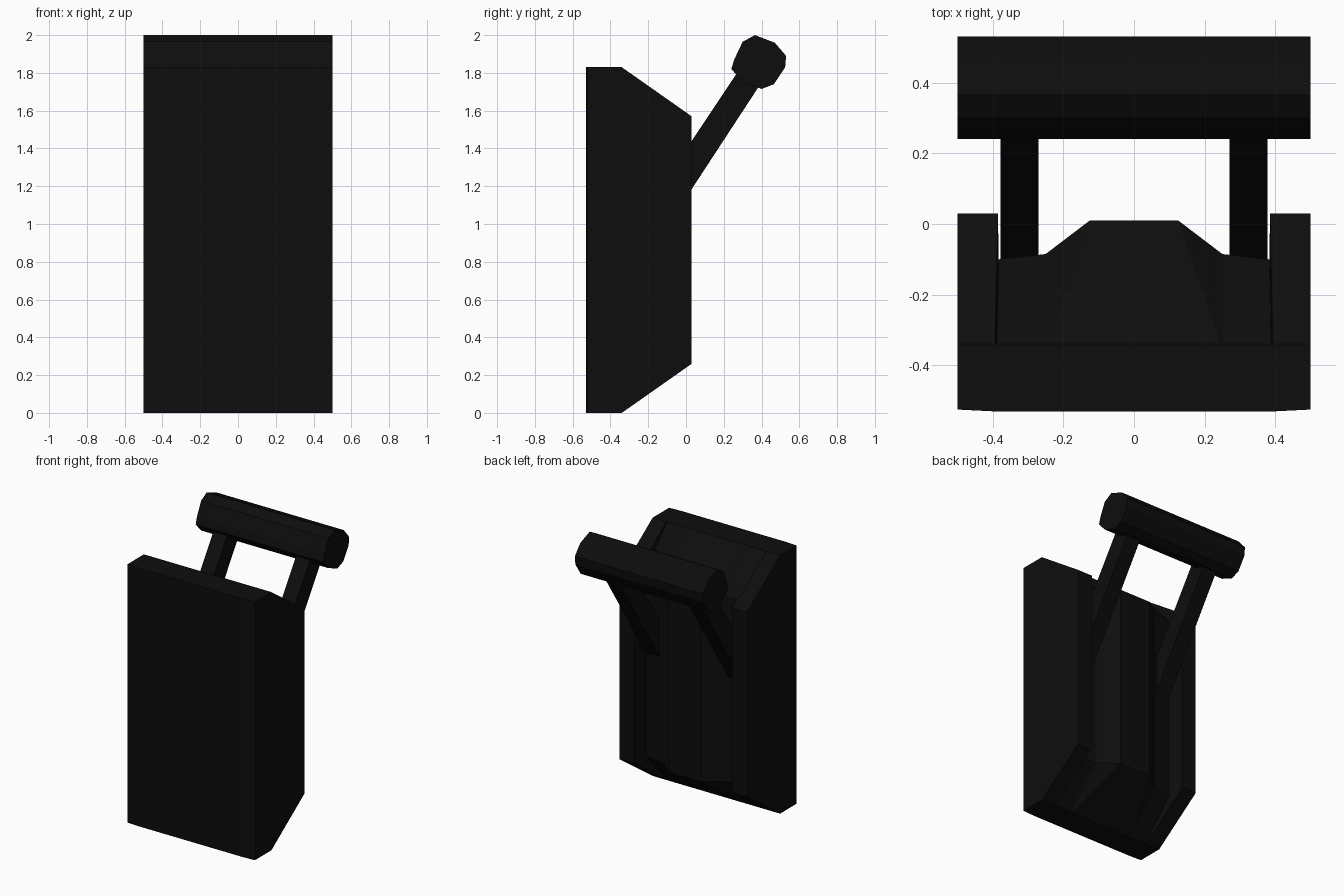
import bpy, bmesh

if "Cube" in bpy.data.objects:
    bpy.data.objects.remove(bpy.data.objects["Cube"])

black = bpy.data.materials.new("black_finish")
black.diffuse_color = (0.004, 0.004, 0.004, 1)
black.use_nodes = True
black.node_tree.nodes["Principled BSDF"].inputs["Base Color"].default_value = black.diffuse_color


def finish(name, bm):
    bmesh.ops.recalc_face_normals(bm, faces=bm.faces)
    mesh = bpy.data.meshes.new(name)
    bm.to_mesh(mesh)
    bm.free()
    obj = bpy.data.objects.new(name, mesh)
    obj.data.materials.append(black)
    bpy.context.collection.objects.link(obj)
    return obj


def prism_x(name, profile, x0, x1):
    """Extrude a (y, z) profile along x."""
    bm = bmesh.new()
    face = bm.faces.new([bm.verts.new((x0, y, z)) for y, z in profile])
    ext = bmesh.ops.extrude_face_region(bm, geom=[face])
    moved = [v for v in ext["geom"] if isinstance(v, bmesh.types.BMVert)]
    bmesh.ops.translate(bm, verts=moved, vec=(x1 - x0, 0, 0))
    return finish(name, bm)


# Body: front outline and grooved back outline, skinned through four levels
front = [(-0.5, -0.525), (-0.4, -0.53), (0.4, -0.53), (0.5, -0.525)]
half = [(0.125, 0.01), (0.25, -0.085), (0.383, -0.10), (0.385, 0.03), (0.5, 0.03)]
back = half[::-1] + [(-x, y) for x, y in half]
# at the ends the whole back flattens to one line
end_x = [0.5, 0.393, 0.388, 0.25, 0.245]
flat = [(x, -0.34) for x in end_x] + [(-x, -0.34) for x in end_x[::-1]]

bm = bmesh.new()
rings = []
for z, outline in ((0, flat), (0.26, back), (1.57, back), (1.83, flat)):
    rings.append([bm.verts.new((x, y, z)) for x, y in front + outline])
for low, high in zip(rings, rings[1:]):
    n = len(low)
    for i in range(n):
        j = (i + 1) % n
        bm.faces.new((low[i], low[j], high[j], high[i]))
bm.faces.new(rings[0][::-1])
bm.faces.new(rings[-1])
finish("body", bm)

# Two slanted arms rising out of the back grooves
arm = [(-0.13, 0.94), (0.40, 1.75), (0.29, 1.83), (-0.13, 1.20)]
for side, s in (("left", -1), ("right", 1)):
    prism_x("arm_" + side, arm, s * 0.27, s * 0.378)

# Faceted grip bar
grip = [(0.24, 1.82), (0.255, 1.87), (0.30, 1.965), (0.365, 2.0), (0.47, 1.96),
        (0.53, 1.89), (0.525, 1.83), (0.465, 1.74), (0.40, 1.715), (0.30, 1.755)]
prism_x("grip_bar", grip, -0.5, 0.5)
